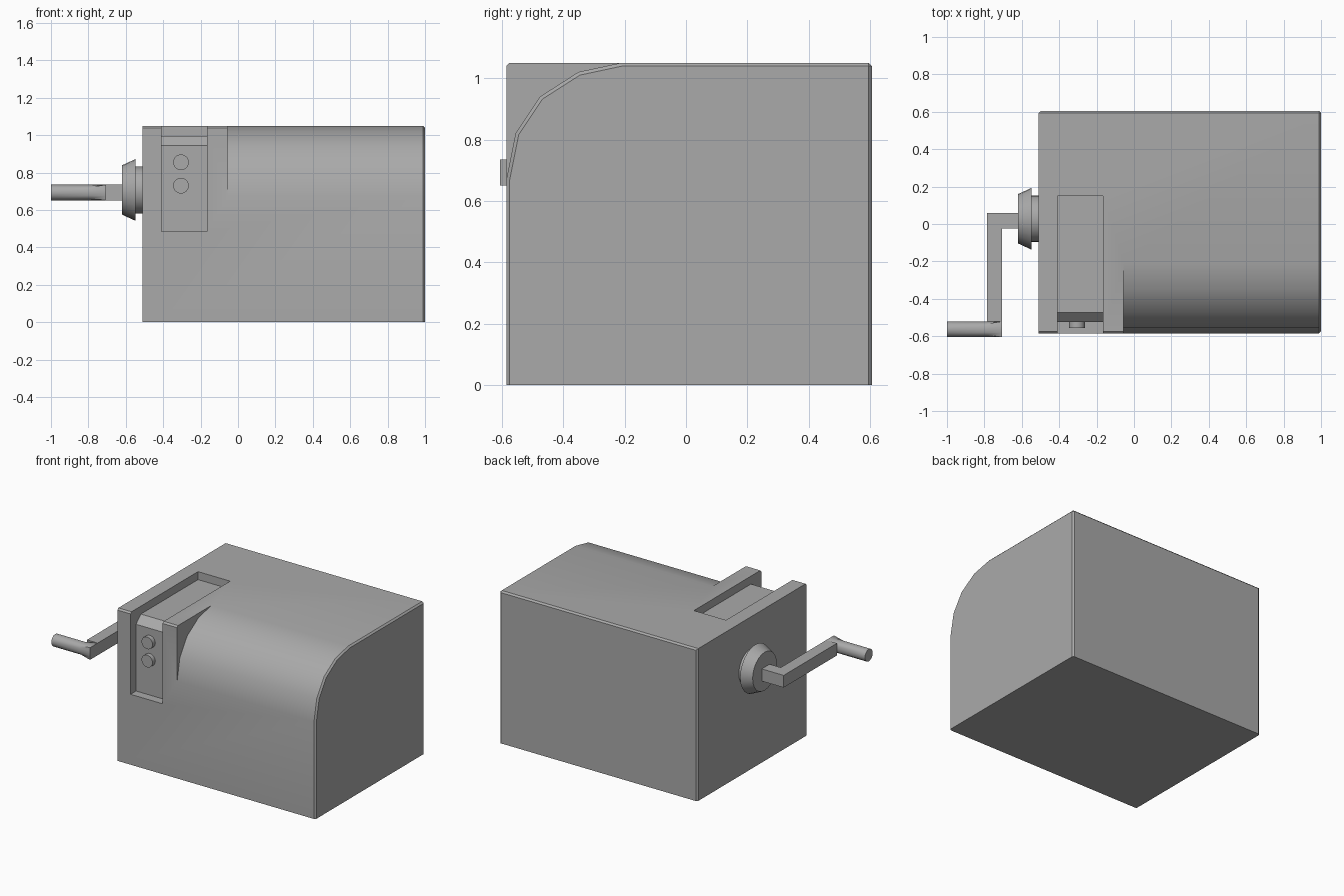
import bpy, bmesh, math
from mathutils import Matrix

if "Cube" in bpy.data.objects:
    bpy.data.objects.remove(bpy.data.objects["Cube"])

grey = bpy.data.materials.new("plain grey")
grey.use_nodes = True
colour = (0.4, 0.4, 0.4, 1)
grey.diffuse_color = colour
grey.node_tree.nodes["Principled BSDF"].inputs["Base Color"].default_value = colour


def finish(bm, name):
    """Turn a bmesh into a named object."""
    bmesh.ops.recalc_face_normals(bm, faces=bm.faces)
    mesh = bpy.data.meshes.new(name)
    bm.to_mesh(mesh)
    bm.free()
    mesh.materials.append(grey)
    ob = bpy.data.objects.new(name, mesh)
    bpy.context.collection.objects.link(ob)
    return ob


def smooth(ob):
    bpy.ops.object.select_all(action="DESELECT")
    ob.select_set(True)
    bpy.context.view_layer.objects.active = ob
    bpy.ops.object.shade_smooth_by_angle(angle=math.radians(30))


def loft(name, rings):
    """Skin a list of equal-length closed rings and cap both ends."""
    bm = bmesh.new()
    loops = [[bm.verts.new(p) for p in ring] for ring in rings]
    n = len(loops[0])
    for a, b in zip(loops, loops[1:]):
        for i in range(n):
            j = (i + 1) % n
            bm.faces.new((a[i], a[j], b[j], b[i]))
    bm.faces.new(loops[0])
    bm.faces.new(loops[-1])
    return finish(bm, name)


def prism(name, x0, x1, profile):
    return loft(name, [[(x, y, z) for y, z in profile] for x in (x0, x1)])


def box(name, x0, x1, y0, y1, z0, z1):
    return prism(name, x0, x1, [(y0, z0), (y1, z0), (y1, z1), (y0, z1)])


def ring(x, y, z, r, n=24, square=False):
    """Ring around the x axis, round or pushed out to a square."""
    pts = []
    for i in range(n):
        a = math.tau * i / n
        c, s = math.cos(a), math.sin(a)
        k = r / max(abs(c), abs(s)) if square else r
        pts.append((x, y + k * c, z + k * s))
    return pts


def cut(ob, cutter):
    cutter.hide_render = True
    mod = ob.modifiers.new("cut", "BOOLEAN")
    mod.operation, mod.solver, mod.object = "DIFFERENCE", "EXACT", cutter
    bpy.context.view_layer.objects.active = ob
    bpy.ops.object.modifier_apply(modifier=mod.name)
    bpy.data.objects.remove(cutter)


# Housing: a block with a rounded front shoulder and a control slot
LEFT, RIGHT, FRONT, BACK, TOP = -0.51, 1.0, -0.585, 0.605, 1.05
body = box("housing", LEFT, RIGHT, FRONT, BACK, 0, TOP)
cut(body, prism("shoulder_cutter", -0.055, 1.2, [
    (FRONT, 0.67), (-0.555, 0.82), (-0.475, 0.94), (-0.35, 1.02),
    (-0.21, TOP), (-0.21, 1.3), (-0.8, 1.3), (-0.8, 0.67)]))
cut(body, prism("slot_cutter", -0.41, -0.165, [
    (-0.8, 0.485), (-0.525, 0.485), (-0.525, 0.945), (-0.472, 0.995),
    (0.15, 0.995), (0.15, 1.3), (-0.8, 1.3)]))

# Narrow chamfers on the back, left end and upper front edges
bm = bmesh.new()
bm.from_mesh(body.data)


def on(edge, axis, value):
    return all(abs(v.co[axis] - value) < 1e-3 for v in edge.verts)


rim = [e for e in bm.edges if not on(e, 2, 0) and len(e.link_faces) == 2
       and e.calc_face_angle(0) > 0.5 or on(e, 0, RIGHT) and not on(e, 2, 0)]
rim = [e for e in rim if on(e, 0, RIGHT) or on(e, 1, BACK)
       or (on(e, 1, FRONT) and on(e, 2, TOP))]
bmesh.ops.bevel(bm, geom=rim, offset=0.011, segments=1, affect="EDGES")
bm.to_mesh(body.data)
bm.free()
smooth(body)

# Round buttons in the slot
for name, z in (("lower_button", 0.73), ("upper_button", 0.855)):
    bm = bmesh.new()
    bmesh.ops.create_cone(
        bm, cap_ends=True, segments=24, radius1=0.042, radius2=0.042, depth=0.04,
        matrix=Matrix.Translation((-0.305, -0.535, z)) @ Matrix.Rotation(math.pi / 2, 4, "X"))
    smooth(finish(bm, name))

# Crank collar: neck and flared flange
AXIS_Y, AXIS_Z = 0.028, 0.707
smooth(loft("crank_collar", [
    ring(x, AXIS_Y, AXIS_Z, r) for x, r in
    ((-0.5, 0.125), (-0.548, 0.125), (-0.548, 0.165), (-0.62, 0.132))]))

# Crank: square shaft, arm, and a round grip blending out of the arm end
H, ARM_Z, GRIP_Y = 0.042, 0.693, -0.563
box("crank_shaft", -0.705, -0.61, -0.025, 0.06, ARM_Z - H, ARM_Z + H)
box("crank_arm", -0.787, -0.705, GRIP_Y + H, 0.06, ARM_Z - H, ARM_Z + H)
smooth(loft("crank_grip", [
    ring(-0.705, GRIP_Y, ARM_Z, H, 16, square=True),
    ring(-0.787, GRIP_Y, ARM_Z, H, 16),
    ring(-1.0, GRIP_Y, ARM_Z, H, 16)]))
